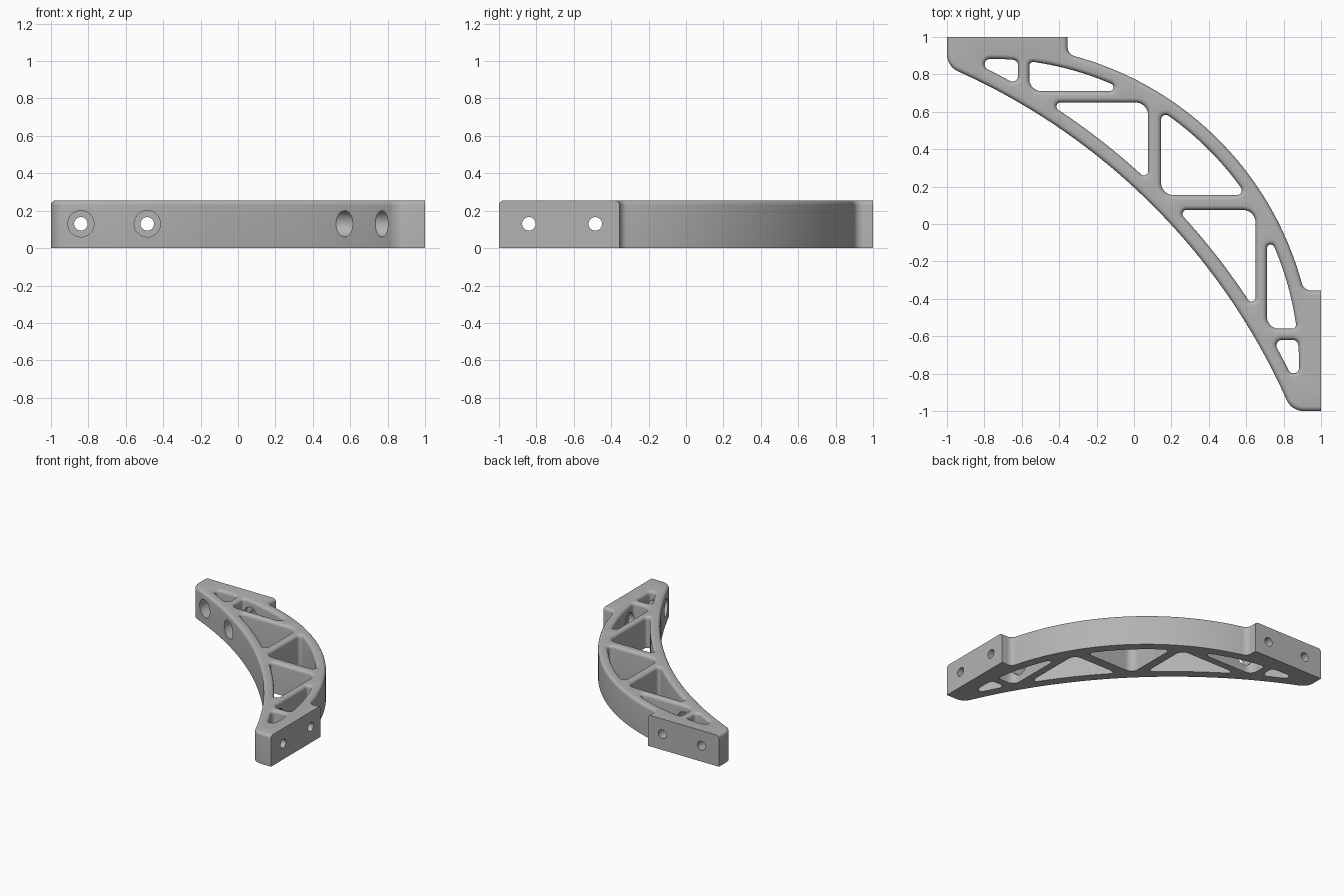
import bpy, bmesh, math
from mathutils import Vector, Matrix

HEIGHT, ROUND = 0.255, 0.025
OUTER_C, OUTER_R, OUTER_IN = -0.772, 1.73, 1.655    # outer rail circles
INNER_C, INNER_R, INNER_OUT = -2.361, 3.48, 3.557   # inner rail circles

if "Cube" in bpy.data.objects:
    bpy.data.objects.remove(bpy.data.objects["Cube"])


def arc(cx, cy, r, a, b, n):
    return [Vector((cx + r * math.cos(t), cy + r * math.sin(t)))
            for t in (a + (b - a) * i / n for i in range(n + 1))]


def swap(loop):
    """Mirror a loop across the diagonal, keeping its winding."""
    return [Vector((p.y, p.x)) for p in reversed(loop)]


def offset(loop, d, round_joins=False):
    """Push a counter-clockwise loop outward by d."""
    out = []
    for i, p in enumerate(loop):
        a = (p - loop[i - 1]).normalized()
        b = (loop[(i + 1) % len(loop)] - p).normalized()
        n1, n2 = Vector((a.y, -a.x)), Vector((b.y, -b.x))
        turn = math.atan2(a.x * b.y - a.y * b.x, a.dot(b))
        if round_joins and turn > 0.3:
            start = math.atan2(n1.y, n1.x)
            out += arc(p.x, p.y, d, start, start + turn, 8)
        else:
            m = n1 + n2
            out.append(p + m * (2 * d / m.length_squared))
    return out


def outline():
    """Half the outer contour, then its diagonal mirror."""
    q = math.pi / 4
    step, fil, cor = -0.355, 0.05, 0.1
    fx = step + fil
    fy = OUTER_C + math.sqrt((OUTER_R + fil) ** 2 - (fx - OUTER_C) ** 2)
    a1 = math.atan2(fy - OUTER_C, fx - OUTER_C)
    cx = -1 + cor
    cy = INNER_C + math.sqrt((INNER_R + cor) ** 2 - (cx - INNER_C) ** 2)
    a2 = math.atan2(cy - INNER_C, cx - INNER_C)
    half = arc(OUTER_C, OUTER_C, OUTER_R, q, a1, 32)
    half += arc(fx, fy, fil, a1 + math.pi, math.pi, 8)[1:]
    half += [Vector((step, 1.06)), Vector((-1, 1.06))]
    half += arc(cx, cy, cor, math.pi, a2 + math.pi, 10)
    half += arc(INNER_C, INNER_C, INNER_R, a2, q, 32)[1:]
    return half + swap(half)[1:-1]


def window(r, x0=-0.9, x1=0.9, y0=-9, y1=9, corner=0.0):
    """Opening between the rails and the given strut faces, corners rounded."""
    x0, x1, y0, y1 = x0 + r, x1 - r, y0 + r, y1 - r

    def circle(c, rad, x):
        return c + math.sqrt(max(0, rad * rad - (x - c) ** 2))

    def low(x):
        y = max(circle(INNER_C, INNER_OUT + r, x), y0)
        if corner and y0 > -5 and x < x0 + corner:
            y = max(y, y0 + corner - math.sqrt(max(0, corner ** 2 - (x0 + corner - x) ** 2)))
        return y

    def high(x):
        y = min(circle(OUTER_C, OUTER_IN - r, x), y1)
        if corner and y1 < 5 and x > x1 - corner:
            y = min(y, y1 - corner + math.sqrt(max(0, corner ** 2 - (x - x1 + corner) ** 2)))
        return y

    def tip(inside, end):
        if high(end) > low(end):
            return end
        for _ in range(40):
            mid = (inside + end) / 2
            if high(mid) > low(mid):
                inside = mid
            else:
                end = mid
        return inside

    steps = 48
    inside = next(x for x in (x0 + (x1 - x0) * i / 200 for i in range(1, 200))
                  if high(x) > low(x) + 0.01)
    a, b = tip(inside, x0), tip(inside, x1)
    xs = [a + (b - a) * (1 - math.cos(math.pi * i / steps)) / 2 for i in range(steps + 1)]
    raw = [Vector((x, low(x))) for x in xs] + [Vector((x, high(x))) for x in reversed(xs)]
    loop = []
    for p in raw:
        if not loop or (p - loop[-1]).length > 1e-4:
            loop.append(p)
    if (loop[0] - loop[-1]).length < 1e-4:
        loop.pop()
    return offset(loop, r, True)


# Openings on one side, mirrored, plus the middle one
side = [window(0.03, x1=-0.62),
        window(0.021, x0=-0.56, y0=0.71, corner=0.045),
        window(0.022, x1=0.075, y1=0.65, corner=0.045)]
middle = window(0.025, x0=0.145, y0=0.155, corner=0.04)
openings = side + [swap(w) for w in side] + [middle]

# Walls with a rounded top edge, then flat caps
bm = bmesh.new()
levels = [(0, 0)] + [(ROUND * (1 - math.cos(t)), HEIGHT - ROUND + ROUND * math.sin(t))
                     for t in (math.pi / 2 * k / 5 for k in range(6))]
caps = ([], [])
for loop, sign in [(outline(), -1)] + [(w, 1) for w in openings]:
    rings = [[bm.verts.new((p.x, p.y, z)) for p in offset(loop, sign * d)] for d, z in levels]
    n = len(loop)
    for lo, hi in zip(rings, rings[1:]):
        for i in range(n):
            j = (i + 1) % n
            bm.faces.new((lo[i], lo[j], hi[j], hi[i]))
    for cap, ring in zip(caps, (rings[0], rings[-1])):
        cap += [bm.edges.get((ring[i - 1], ring[i])) for i in range(n)]
for cap in caps:
    bmesh.ops.triangle_fill(bm, use_beauty=True, edges=cap)

# Square mounting faces
for axis in ((1, 0, 0), (0, 1, 0)):
    cut = bmesh.ops.bisect_plane(bm, geom=bm.verts[:] + bm.edges[:] + bm.faces[:], dist=1e-6,
                                 plane_co=axis, plane_no=axis, clear_outer=True)
    edges = [e for e in cut["geom_cut"] if isinstance(e, bmesh.types.BMEdge)]
    bmesh.ops.triangle_fill(bm, use_beauty=True, edges=edges)
bmesh.ops.recalc_face_normals(bm, faces=bm.faces[:])

mesh = bpy.data.meshes.new("curved_bracket")
bm.to_mesh(mesh)
bm.free()
bracket = bpy.data.objects.new("curved_bracket", mesh)
bpy.context.collection.objects.link(bracket)

grey = bpy.data.materials.new("plain_grey")
grey.use_nodes = True
colour = (0.45, 0.45, 0.45, 1)
grey.diffuse_color = colour
grey.node_tree.nodes["Principled BSDF"].inputs["Base Color"].default_value = colour
mesh.materials.append(grey)
bpy.ops.object.select_all(action="DESELECT")
bpy.context.view_layer.objects.active = bracket
bracket.select_set(True)


def drill(along_y, pos, radius, start, end):
    """Cut one round hole through the bracket."""
    cutter_mesh = bpy.data.meshes.new("drill")
    b = bmesh.new()
    turn = Matrix.Rotation(math.pi / 2, 4, "X" if along_y else "Y")
    mid = (start + end) / 2
    place = Matrix.Translation((pos, mid, 0.13) if along_y else (mid, pos, 0.13))
    bmesh.ops.create_cone(b, cap_ends=True, segments=40, radius1=radius, radius2=radius,
                          depth=end - start, matrix=place @ turn)
    b.to_mesh(cutter_mesh)
    b.free()
    cutter = bpy.data.objects.new("drill", cutter_mesh)
    cutter.hide_render = True
    bpy.context.collection.objects.link(cutter)
    mod = bracket.modifiers.new("hole", "BOOLEAN")
    mod.operation, mod.solver, mod.object = "DIFFERENCE", "EXACT", cutter
    bpy.ops.object.modifier_apply(modifier=mod.name)
    bpy.data.objects.remove(cutter)


# Counterbored screw holes in both mounting ends
for along_y in (True, False):
    for pos in (-0.84, -0.485):
        drill(along_y, pos, 0.07, 0.3, 0.905)
        drill(along_y, pos, 0.036, 0.8, 1.2)

bpy.ops.object.shade_smooth_by_angle(angle=math.radians(30))
